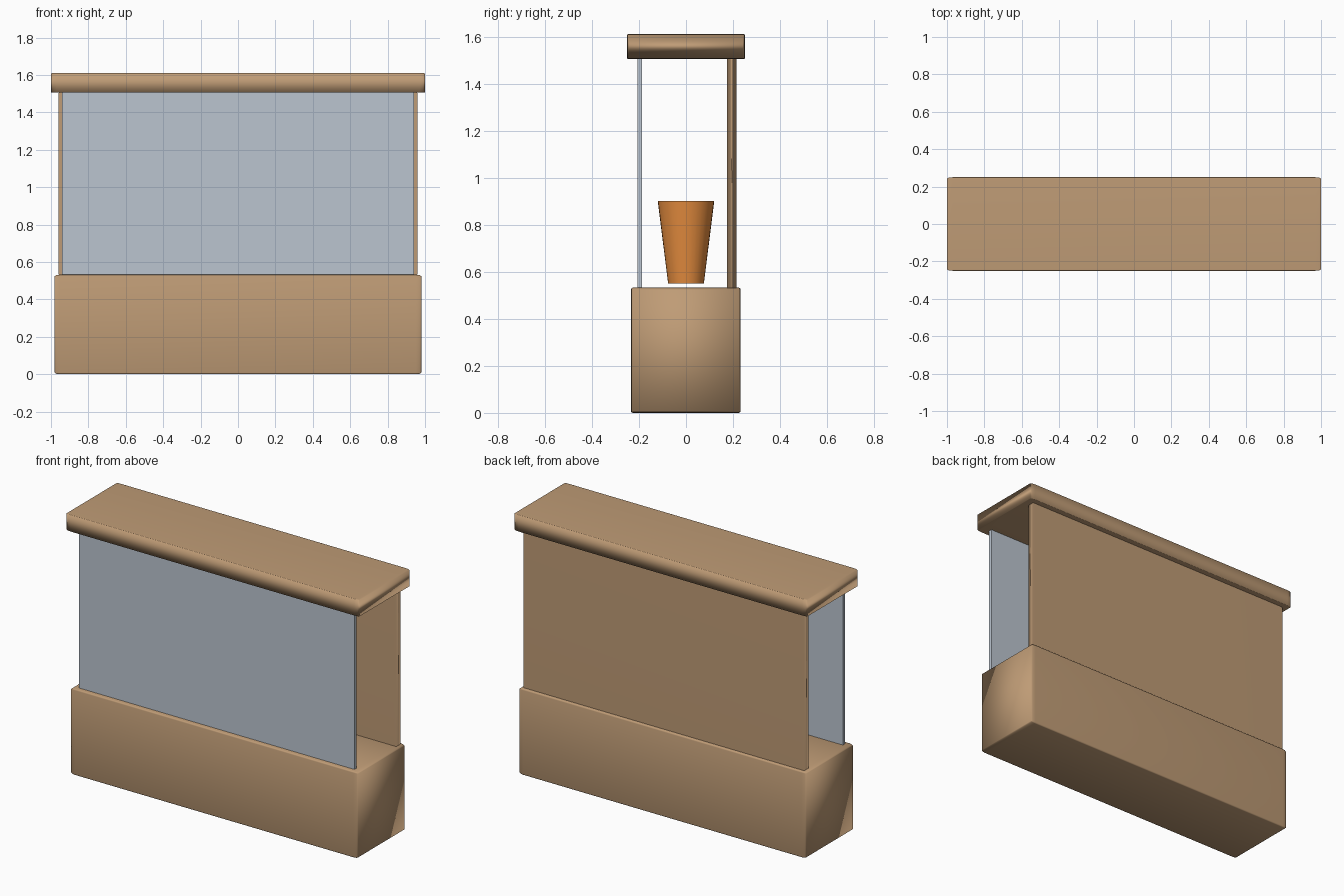
import bpy
import math

default = bpy.data.objects.get("Cube")
if default:
    bpy.data.objects.remove(default, do_unlink=True)


def material(name, color):
    mat = bpy.data.materials.new(name)
    mat.use_nodes = True
    mat.diffuse_color = color
    mat.node_tree.nodes["Principled BSDF"].inputs["Base Color"].default_value = color
    return mat


wood = material("tan wood", (0.52, 0.33, 0.18, 1))
glass = material("pale grey glass", (0.50, 0.56, 0.63, 1))
orange = material("orange", (0.80, 0.27, 0.05, 1))


def finish(obj, name, mat):
    obj.name = name
    obj.data.materials.append(mat)
    return obj


def box(name, mat, width, y, z, bevel):
    """Box centred on x; y and z are (low, high). The bevel stretches with the scale."""
    bpy.ops.mesh.primitive_cube_add(
        size=1, location=(0, sum(y) / 2, sum(z) / 2))
    obj = finish(bpy.context.object, name, mat)
    obj.scale = (width, y[1] - y[0], z[1] - z[0])
    if bevel:
        mod = obj.modifiers.new("soft edges", "BEVEL")
        mod.width = bevel
        mod.segments = 2
        bpy.ops.object.shade_smooth()
    return obj


# Counter, roof and back wall
box("counter_base", wood, 1.96, (-0.234, 0.232), (0, 0.532), 0.015)
box("roof", wood, 2.0, (-0.25, 0.25), (1.505, 1.61), 0.015)
box("back_wall", wood, 1.92, (0.175, 0.215), (0.525, 1.51), 0.01)

# Front pane
box("front_glass", glass, 1.88, (-0.207, -0.187), (0.525, 1.51), 0)

# Tapered tub on the counter
bpy.ops.mesh.primitive_cone_add(
    vertices=32, radius1=0.076, radius2=0.12, depth=0.35, location=(0, 0, 0.725))
finish(bpy.context.object, "tub", orange)
bpy.ops.object.shade_smooth_by_angle(angle=math.radians(40))
